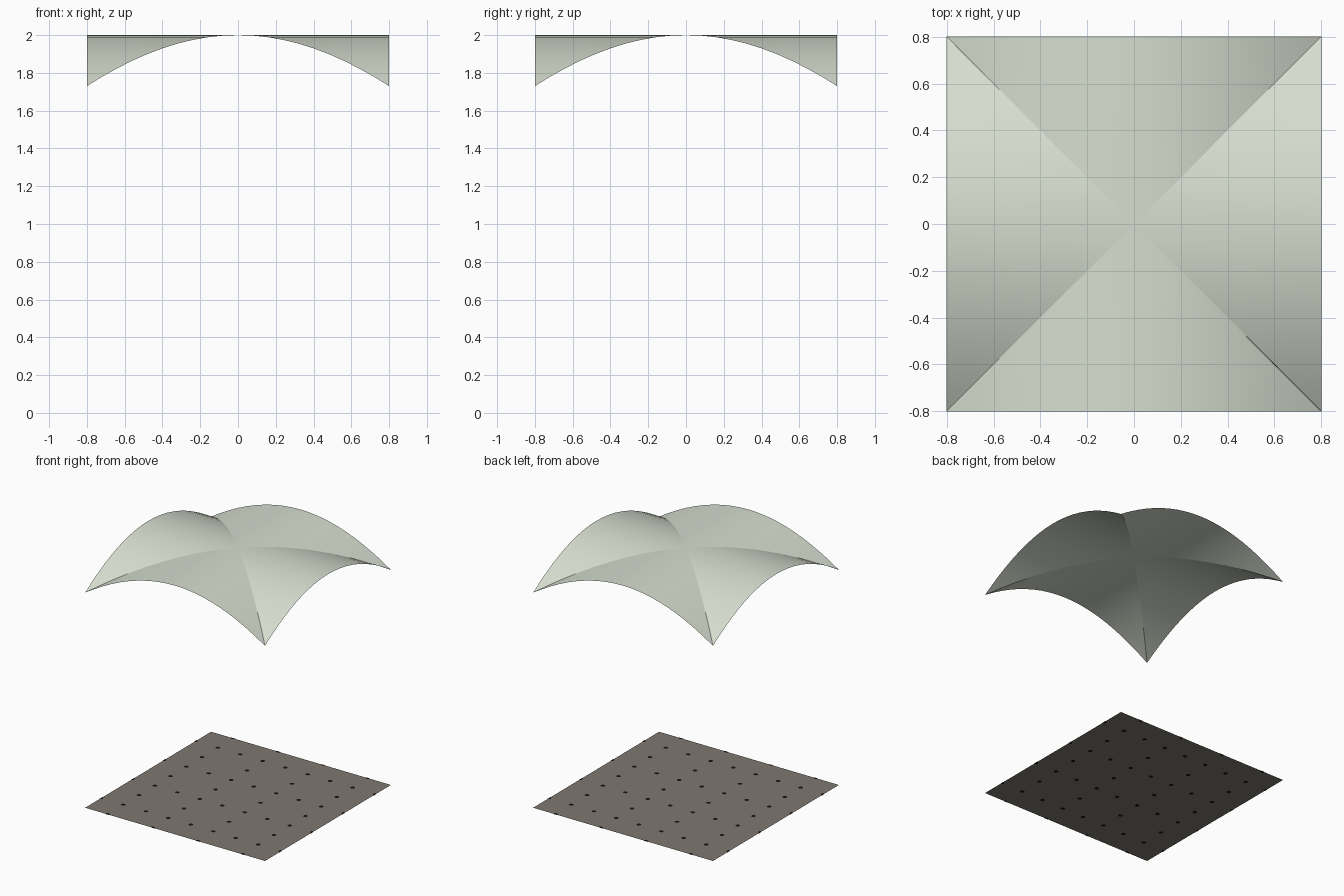
import bpy, bmesh, math
from mathutils import Matrix, Vector

if "Cube" in bpy.data.objects:
    bpy.data.objects.remove(bpy.data.objects["Cube"])

HALF, TOP, DROP = 0.8, 2.0, 0.27


def material(name, rgb):
    m = bpy.data.materials.new(name)
    m.diffuse_color = (*rgb, 1)
    m.use_nodes = True
    m.node_tree.nodes["Principled BSDF"].inputs["Base Color"].default_value = m.diffuse_color
    return m


def add_object(name, bm, mat):
    mesh = bpy.data.meshes.new(name)
    bm.to_mesh(mesh)
    bm.free()
    mesh.materials.append(mat)
    ob = bpy.data.objects.new(name, mesh)
    bpy.context.collection.objects.link(ob)
    return ob


canopy_mat = material("pale grey green", (0.68, 0.73, 0.63))
floor_mat = material("warm grey", (0.21, 0.19, 0.16))
dot_mat = material("near black", (0.008, 0.006, 0.005))


def height(x):
    t = abs(x) / HALF
    return TOP - DROP * (1.05 * t * t - 0.05 * t ** 4)


# canopy: thin groin vault, four webs meeting on the diagonals (unmerged = sharp creases)
bm = bmesh.new()
N = 10
for k in range(4):
    rot = Matrix.Rotation(k * math.pi / 2, 3, 'Z')
    pairs = []
    for i in range(-N, N + 1):
        x = HALF * i / N
        outer = bm.verts.new(rot @ Vector((x, HALF, height(x))))
        inner = outer if abs(i) == N else bm.verts.new(rot @ Vector((x, abs(x), height(x))))
        pairs.append((inner, outer))
    for (a, b), (c, d) in zip(pairs, pairs[1:]):
        loop = list(dict.fromkeys((a, c, d, b)))
        bm.faces.new(loop).smooth = True
add_object("canopy", bm, canopy_mat)

# floor: flat square sheet
bm = bmesh.new()
bmesh.ops.create_grid(bm, x_segments=1, y_segments=1, size=HALF)
add_object("floor", bm, floor_mat)

# floor dots: centres and edge midpoints of a 4 x 4 tiling, seen from both sides
bm = bmesh.new()
R, STEP = 0.018, HALF / 4
for i in range(-4, 5):
    for j in range(-4, 5):
        if i % 2 == 0 and j % 2 == 0:
            continue
        for side in (1, -1):
            verts = []
            for s in range(8):
                a = side * math.tau * s / 8
                x = max(-HALF, min(HALF, i * STEP + R * math.cos(a)))
                y = max(-HALF, min(HALF, j * STEP + R * math.sin(a)))
                verts.append(bm.verts.new((x, y, side * 0.002)))
            bm.faces.new(verts)
add_object("floor_dots", bm, dot_mat)
